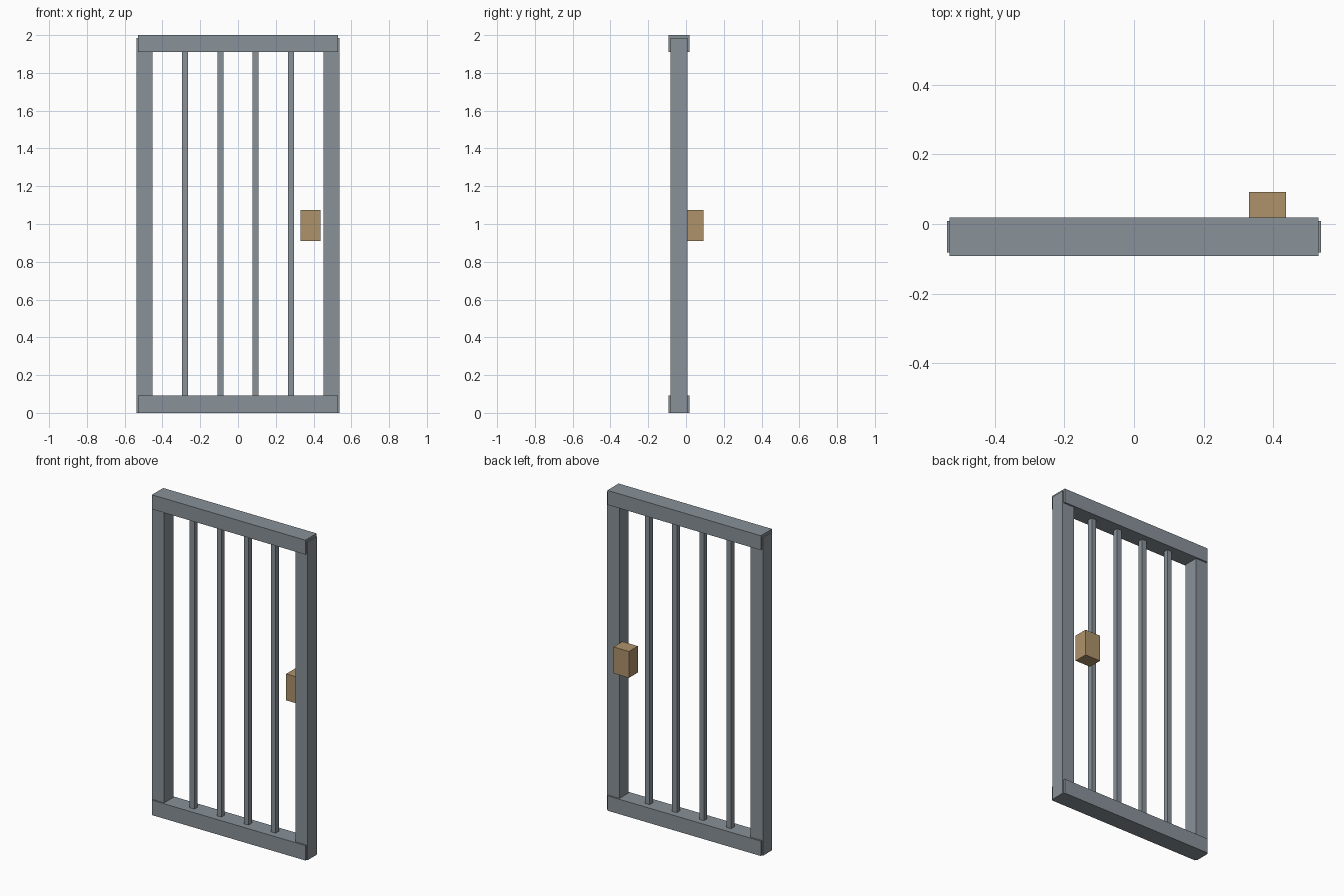
import bpy

if "Cube" in bpy.data.objects:
    bpy.data.objects.remove(bpy.data.objects["Cube"])


def material(name, rgb):
    m = bpy.data.materials.new(name)
    m.diffuse_color = (*rgb, 1)
    m.use_nodes = True
    m.node_tree.nodes["Principled BSDF"].inputs["Base Color"].default_value = m.diffuse_color
    return m


steel = material("grey steel", (0.25, 0.285, 0.315))
brass = material("dull brass", (0.42, 0.29, 0.145))


def box(name, x, y, z, mat):
    """Box from (min, max) ranges on each axis."""
    bpy.ops.mesh.primitive_cube_add(size=1)
    ob = bpy.context.object
    ob.name = name
    for v in ob.data.vertices:
        v.co = [r[0] if c < 0 else r[1] for c, r in zip(v.co, (x, y, z))]
    ob.data.materials.append(mat)
    return ob


# Horizontal rails
box("bottom_rail", (-0.53, 0.53), (-0.092, 0.019), (0, 0.093), steel)
box("top_rail", (-0.53, 0.53), (-0.092, 0.019), (1.91, 2.0), steel)

# Side posts, slightly proud of the rail ends
for side, x in (("left", (-0.538, -0.453)), ("right", (0.453, 0.538))):
    box(side + "_post", x, (-0.082, 0.009), (0, 1.986), steel)

# Square upright bars
for i in range(4):
    c = -0.281 + i * 0.1873
    box(f"bar_{i + 1}", (c - 0.016, c + 0.016), (-0.052, -0.02), (0.05, 1.95), steel)

# Lock box on the back
box("lock_box", (0.33, 0.437), (0.004, 0.092), (0.91, 1.075), brass)
